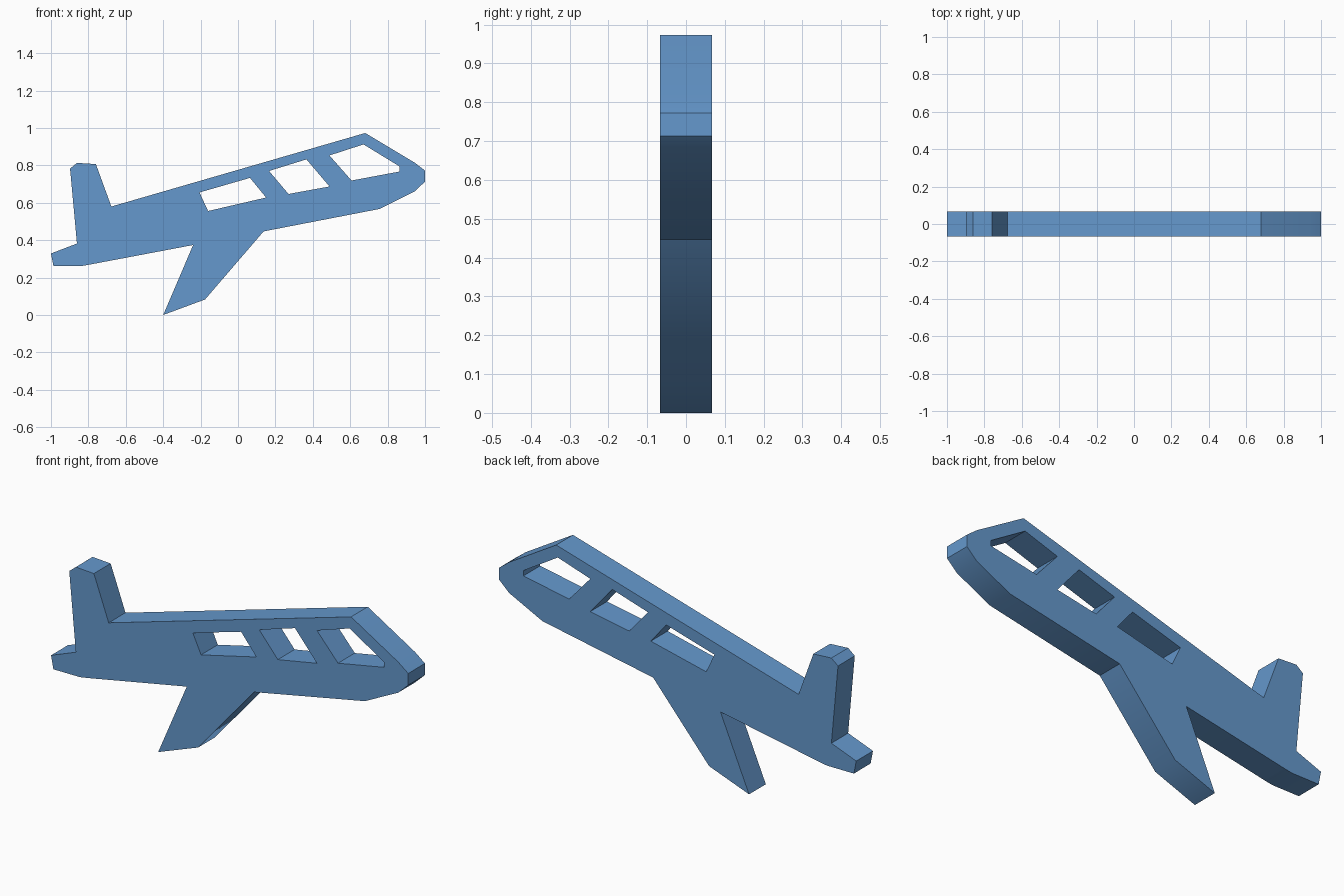
import bpy
import bmesh
import math

cube = bpy.data.objects.get("Cube")
if cube:
    bpy.data.objects.remove(cube, do_unlink=True)

HALF_DEPTH = 0.067

# Side silhouette (x, z): fuselage top, nose, belly, wing, tailplane, fin
outline = [
    (0.68, 0.973), (0.944, 0.815), (1.0, 0.772), (1.0, 0.713),
    (0.944, 0.66), (0.757, 0.567), (0.137, 0.447), (-0.176, 0.083),
    (-0.40, 0.0), (-0.24, 0.374), (-0.79, 0.27), (-0.837, 0.262),
    (-0.987, 0.262), (-1.0, 0.329), (-0.861, 0.382), (-0.898, 0.783),
    (-0.861, 0.813), (-0.76, 0.807), (-0.677, 0.58),
]

# Window openings: rear, middle, cockpit
windows = [
    [(-0.206, 0.655), (0.064, 0.733), (0.15, 0.628), (-0.16, 0.556)],
    [(0.166, 0.77), (0.366, 0.832), (0.489, 0.687), (0.27, 0.647)],
    [(0.489, 0.853), (0.671, 0.912), (0.864, 0.794), (0.864, 0.767),
     (0.607, 0.719)],
]


def add_loop(bm, points):
    """Closed edge loop on the front face."""
    verts = [bm.verts.new((x, -HALF_DEPTH, z)) for x, z in points]
    return [bm.edges.new((a, b)) for a, b in zip(verts, verts[1:] + verts[:1])]


# Fill the silhouette around the windows, then give it thickness
bm = bmesh.new()
edges = []
for points in [outline] + windows:
    edges += add_loop(bm, points)
bmesh.ops.triangle_fill(bm, edges=edges, use_beauty=True, normal=(0, -1, 0))
front = bm.faces[:]
result = bmesh.ops.extrude_face_region(bm, geom=front, use_keep_orig=True)
moved = [g for g in result["geom"] if isinstance(g, bmesh.types.BMVert)]
bmesh.ops.translate(bm, verts=moved, vec=(0, 2 * HALF_DEPTH, 0))
bmesh.ops.recalc_face_normals(bm, faces=bm.faces[:])

mesh = bpy.data.meshes.new("airplane_body")
bm.to_mesh(mesh)
bm.free()
body = bpy.data.objects.new("airplane_body", mesh)
bpy.context.collection.objects.link(body)

# Single blue finish
blue = bpy.data.materials.new("sky_blue")
blue.use_nodes = True
colour = (0.13, 0.315, 0.61, 1.0)
blue.diffuse_color = colour
blue.node_tree.nodes["Principled BSDF"].inputs["Base Color"].default_value = colour
mesh.materials.append(blue)

# Soft nose and tail bends, sharp cut edges
bpy.ops.object.select_all(action="DESELECT")
body.select_set(True)
bpy.context.view_layer.objects.active = body
bpy.ops.object.shade_smooth_by_angle(angle=math.radians(30))
